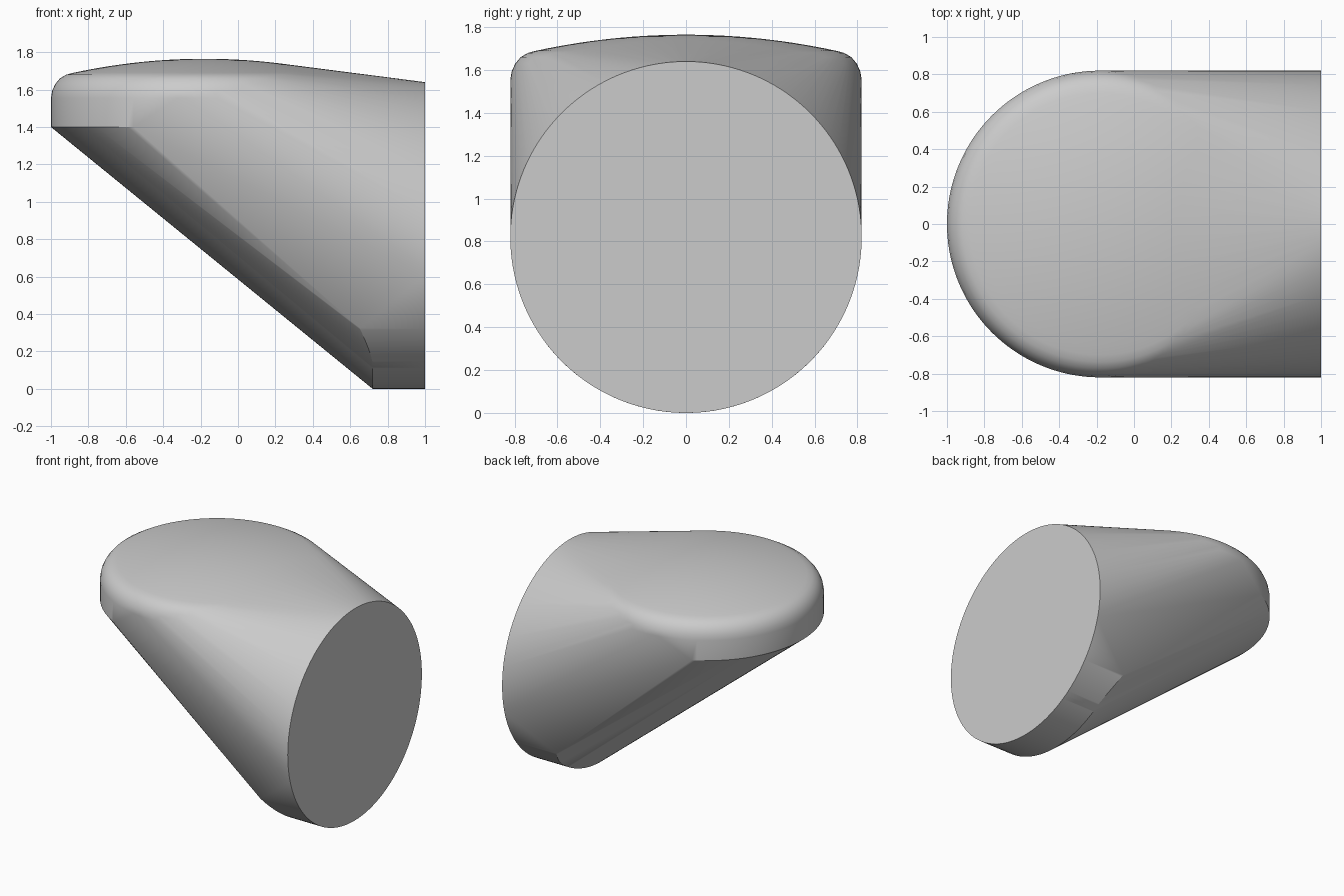
import bpy, bmesh
from math import cos, sin, radians

cube = bpy.data.objects.get("Cube")
if cube:
    bpy.data.objects.remove(cube, do_unlink=True)

RADIUS = 0.82      # shared by the domed head and the round end
HEAD_X = -0.18     # centre of the domed head
STEPS = 144

grey = bpy.data.materials.new("plain grey")
grey.use_nodes = True
colour = (0.6, 0.6, 0.6, 1)
grey.diffuse_color = colour
grey.node_tree.nodes["Principled BSDF"].inputs["Base Color"].default_value = colour

bm = bmesh.new()


def head_ring(r, z, start=0, end=360):
    """Points on a level circle around the head axis."""
    for i in range(STEPS):
        a = 360 * i / STEPS
        if start <= a <= end:
            bm.verts.new((HEAD_X + r * cos(radians(a)), r * sin(radians(a)), z))


def end_point(x, b):
    """Point on the round end, b degrees from its lowest point."""
    bm.verts.new((x, RADIUS * sin(radians(b)), RADIUS - RADIUS * cos(radians(b))))


# Domed head: rounded rim, then a shallow spherical crown
for r, z in ((RADIUS, 1.555), (0.813, 1.595), (0.797, 1.63), (0.772, 1.66), (0.738, 1.68)):
    head_ring(r, z)
for i in range(1, 15):
    r = 0.05 * i
    head_ring(r, 1.765 - 0.153 * r * r)
bm.verts.new((HEAD_X, 0, 1.765))

# Lower edge of the head's upright wall
head_ring(RADIUS, 1.4, 117, 243)

# Flat round end
for i in range(STEPS):
    end_point(1, 360 * i / STEPS)

# Short cylindrical heel under the round end
for b in range(-53, 54):
    end_point(0.72 - 0.07 * (max(0, abs(b) - 33) / 20) ** 1.5, b)

# Skin stretched over all the sections
hull = bmesh.ops.convex_hull(bm, input=bm.verts[:])
bmesh.ops.delete(bm, geom=[v for v in bm.verts if not v.link_faces], context='VERTS')
flat_end = [f for f in bm.faces if f.normal.x > 0.999]
bmesh.ops.dissolve_faces(bm, faces=flat_end)
bmesh.ops.recalc_face_normals(bm, faces=bm.faces[:])

mesh = bpy.data.meshes.new("domed_elbow_body")
bm.to_mesh(mesh)
bm.free()
mesh.materials.append(grey)
body = bpy.data.objects.new("domed_elbow_body", mesh)
bpy.context.collection.objects.link(body)
bpy.context.view_layer.objects.active = body
body.select_set(True)
bpy.ops.object.shade_smooth_by_angle(angle=radians(25))
